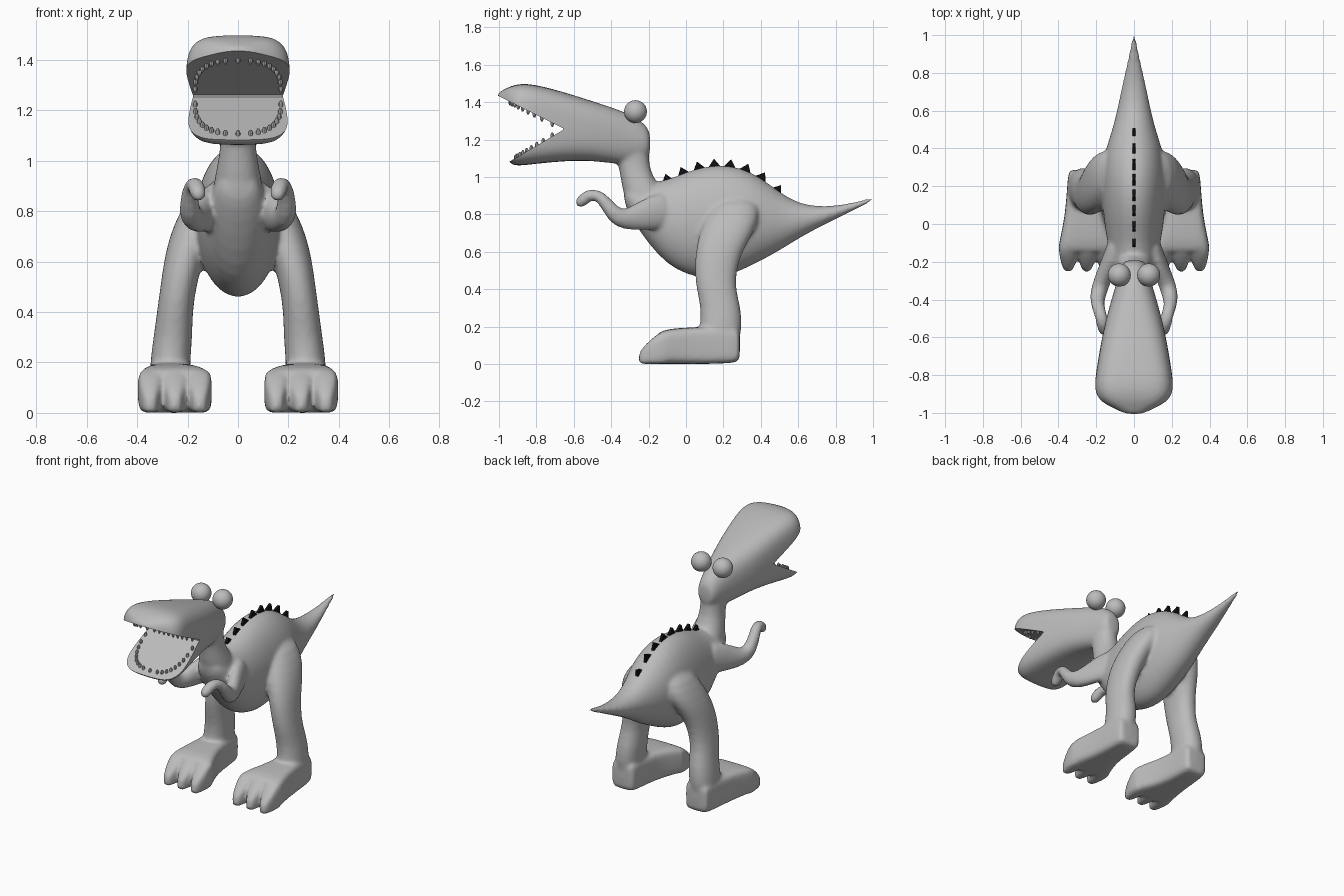
import bpy, bmesh, math
from mathutils import Vector as V

if "Cube" in bpy.data.objects:
    bpy.data.objects.remove(bpy.data.objects["Cube"])


def material(name, rgb):
    m = bpy.data.materials.new(name)
    m.diffuse_color = (*rgb, 1)
    m.use_nodes = True
    m.node_tree.nodes["Principled BSDF"].inputs["Base Color"].default_value = m.diffuse_color
    return m


GREY = material("skin grey", (0.5, 0.5, 0.5))
BLACK = material("spike black", (0.005, 0.005, 0.005))


def ring(c, u, v, n=2.0, seg=24):
    """Superellipse cross-section around c with half-axes u and v."""
    pts = []
    for i in range(seg):
        a = 2 * math.pi * i / seg
        p, q = [math.copysign(abs(t) ** (2 / n), t) for t in (math.cos(a), math.sin(a))]
        pts.append(V(c) + V(u) * p + V(v) * q)
    return pts


def loft(bm, rings):
    """Closed skin through a list of rings."""
    rows = [[bm.verts.new(p) for p in r] for r in rings]
    for a, b in zip(rows, rows[1:]):
        for i in range(len(a)):
            j = (i + 1) % len(a)
            bm.faces.new((a[i], a[j], b[j], b[i]))
    bm.faces.new(rows[0][::-1])
    bm.faces.new(rows[-1])


def y_ring(y, top, bot, w, n=2.0, x=0):
    return ring((x, y, (top + bot) / 2), (w, 0, 0), (0, 0, (top - bot) / 2), n)


def z_ring(z, y0, y1, x0, x1, n=2.2, s=1):
    return ring((s * (x0 + x1) / 2, (y0 + y1) / 2, z), ((x1 - x0) / 2, 0, 0), (0, (y1 - y0) / 2, 0), n)


def make(name, bm, mat):
    bmesh.ops.recalc_face_normals(bm, faces=bm.faces)
    me = bpy.data.meshes.new(name)
    bm.to_mesh(me)
    bm.free()
    me.materials.append(mat)
    ob = bpy.data.objects.new(name, me)
    bpy.context.collection.objects.link(ob)
    return ob


skin = bmesh.new()

# Tail, trunk and chest: y, top, bottom, half width
TRUNK = [(1.015, .897, .880, .008), (.9, .864, .824, .026), (.8, .846, .775, .048),
         (.7, .843, .725, .07), (.6, .86, .67, .09), (.5, .92, .605, .115),
         (.4, 1.0, .55, .15), (.3, 1.05, .5, .168), (.2, 1.068, .46, .172),
         (.1, 1.06, .452, .168), (0, 1.03, .478, .158), (-.1, .985, .53, .142),
         (-.2, .97, .64, .12), (-.28, .97, .76, .10), (-.335, .96, .86, .06)]
loft(skin, [y_ring(*t) for t in TRUNK])

# Neck: z, back to front extent, half width
NECK = [(.78, -.29, 0, .11), (.9, -.335, -.1, .1), (1.0, -.35, -.18, .078),
        (1.08, -.365, -.198, .068), (1.16, -.4, -.2, .075), (1.25, -.42, -.208, .075)]
loft(skin, [z_ring(z, a, b, -w, w) for z, a, b, w in NECK])

# Head, mouth still closed: y, top, bottom, half width, squareness
HEAD = [(-.19, 1.23, 1.13, .045, 2), (-.21, 1.28, 1.09, .065, 2), (-.28, 1.327, 1.07, .085, 2.2),
        (-.35, 1.358, 1.065, .105, 2.4), (-.5, 1.407, 1.088, .15, 2.8),
        (-.65, 1.455, 1.085, .18, 3.3), (-.8, 1.495, 1.07, .205, 4),
        (-.88, 1.502, 1.06, .214, 4), (-.93, 1.49, 1.06, .192, 4),
        (-.957, 1.478, 1.09, .155, 4), (-.985, 1.462, 1.24, .10, 3), (-1.01, 1.45, 1.38, .045, 2)]
loft(skin, [y_ring(*h) for h in HEAD])

LEG = [(.1, .06, .29, .19, .35), (.2, .075, .3, .19, .35), (.3, .08, .295, .18, .335),
       (.4, .055, .265, .18, .322), (.5, .045, .27, .165, .308), (.6, .05, .3, .14, .295),
       (.7, .07, .36, .10, .272), (.8, .11, .4, .05, .232), (.9, .17, .38, .0, .165)]
FOOT = [(.29, .18, .02, .19, .34), (.27, .2, .005, .185, .35), (.1, .2, 0, .175, .36),
        (0, .195, 0, .15, .375), (-.08, .19, 0, .115, .392), (-.13, .178, 0, .1, .402),
        (-.16, .16, 0, .105, .395)]
ARM = [(.08, -.06, .83, .10), (.12, -.18, .81, .095), (.165, -.29, .775, .065),
       (.19, -.365, .777, .052), (.195, -.415, .84, .037), (.185, -.455, .895, .033),
       (.17, -.505, .912, .033), (.16, -.55, .88, .036), (.152, -.585, .845, .024)]

for s in (1, -1):
    # Legs
    loft(skin, [z_ring(*r, s=s) for r in LEG])
    # Feet with three toes each
    loft(skin, [y_ring(y, t, b, (x1 - x0) / 2, 5, s * (x0 + x1) / 2) for y, t, b, x0, x1 in FOOT])
    for x in (.152, .25, .348):
        loft(skin, [y_ring(y, t, 0, w, 4, s * x) for y, t, w in
                    ((-.08, .185, .05), (-.14, .172, .05), (-.19, .13, .043),
                     (-.23, .09, .03), (-.255, .055, .018))])
    # Arms, flattened sideways at the shoulder
    pts = [V((s * a[0], a[1], a[2])) for a in ARM]
    rings = []
    for i, p in enumerate(pts):
        t = (pts[min(i + 1, len(pts) - 1)] - pts[max(i - 1, 0)]).normalized()
        side = (V((1, 0, 0)) - t * t.x).normalized()
        r = ARM[i][3]
        rings.append(ring(p, side * min(r, .045), t.cross(side) * r))
    loft(skin, rings)

body = make("body", skin, GREY)

# Wedge cutter that opens the mouth
CORNER, UP, DOWN = (-.657, 1.256), .51, .60
bm = bmesh.new()
y0, z0 = CORNER
wedge = [(y0, z0 + .004), (y0 - .5, z0 + .5 * UP), (y0 - .5, z0 - .5 * DOWN), (y0, z0 - .004)]
loft(bm, [[V((x, y, z)) for y, z in wedge] for x in (-.4, .4)])
cutter = make("mouth_cutter", bm, GREY)
cutter.hide_render = True

# Fuse the parts to one smooth skin, then cut the mouth
sub = body.modifiers.new("round", 'SUBSURF')
sub.levels = sub.render_levels = 1
rm = body.modifiers.new("fuse", 'REMESH')
rm.mode = 'VOXEL'
rm.voxel_size = .011
sm = body.modifiers.new("soften", 'SMOOTH')
sm.factor, sm.iterations = .5, 7
bo = body.modifiers.new("mouth", 'BOOLEAN')
bo.operation, bo.solver, bo.object = 'DIFFERENCE', 'EXACT', cutter
bpy.context.view_layer.objects.active = body
body.select_set(True)
bpy.ops.object.convert(target='MESH')
body.data.materials.clear()
body.data.materials.append(GREY)
bpy.ops.object.shade_smooth_by_angle(angle=math.radians(45))
bpy.data.objects.remove(cutter)

# Eyes
for s, name in ((1, "eye_left"), (-1, "eye_right")):
    bm = bmesh.new()
    bmesh.ops.create_uvsphere(bm, u_segments=32, v_segments=16, radius=.061)
    bmesh.ops.translate(bm, verts=bm.verts, vec=(s * .078, -.27, 1.35))
    for f in bm.faces:
        f.smooth = True
    make(name, bm, GREY)

# Teeth in a horseshoe on each jaw
for name, slope, reach in (("upper_teeth", UP, .225), ("lower_teeth", -DOWN, .195)):
    bm = bmesh.new()
    for i in range(19):
        a = math.pi * i / 18
        x = .17 * math.copysign(abs(math.cos(a)) ** .7, math.cos(a))
        y = -.715 - reach * math.sin(a) ** .8
        z = z0 + (y0 - y) * slope
        d = -1 if slope > 0 else 1
        loft(bm, [ring((x, y, z + d * h), (r, 0, 0), (0, r, 0), 2, 8)
                  for h, r in ((-.008, .009), (.006, .009), (.017, .004))])
    make(name, bm, GREY)


# Row of black spikes down the back
def back_height(y):
    for a, b in zip(TRUNK, TRUNK[1:]):
        if b[0] <= y <= a[0]:
            return b[1] + (a[1] - b[1]) * (y - b[0]) / (a[0] - b[0])


bm = bmesh.new()
for i in range(8):
    y = -.1 + i * .084
    along = V((0, .07, back_height(y + .035) - back_height(y - .035))).normalized()
    up = V((1, 0, 0)).cross(along)
    c = V((0, y, back_height(y)))
    tri = [c - along * .034 - up * .012, c + along * .034 - up * .012, c + up * .034]
    loft(bm, [[p + V((x, 0, 0)) for p in tri] for x in (-.009, .009)])
make("back_spikes", bm, BLACK)
